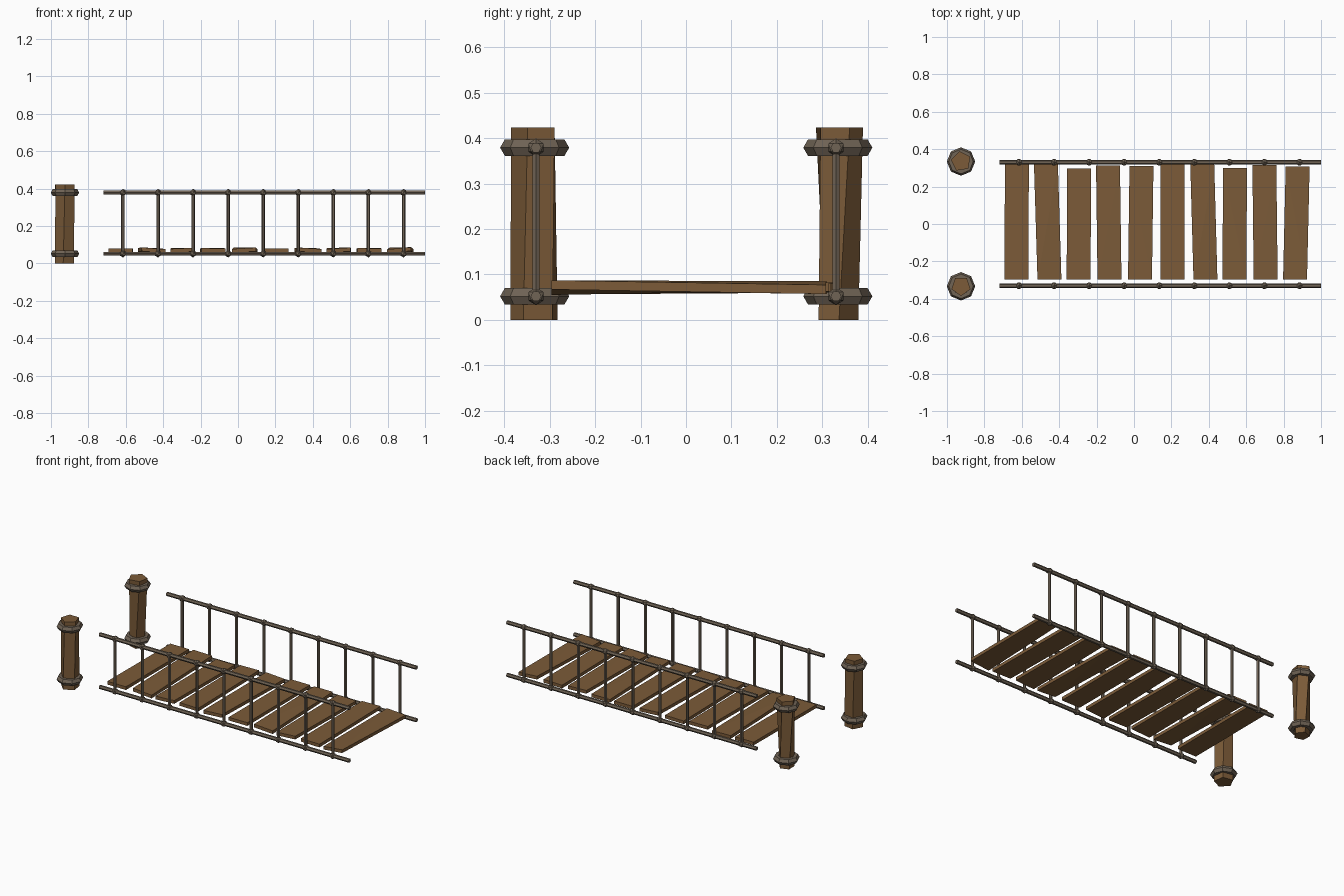
import bpy, bmesh, math
from mathutils import Vector

if "Cube" in bpy.data.objects:
    bpy.data.objects.remove(bpy.data.objects["Cube"])


def material(name, rgb):
    m = bpy.data.materials.new(name)
    m.diffuse_color = (*rgb, 1)
    m.use_nodes = True
    m.node_tree.nodes["Principled BSDF"].inputs["Base Color"].default_value = m.diffuse_color
    return m


WOOD = material("wood", (0.20, 0.105, 0.04))
ROPE = material("rope", (0.16, 0.125, 0.09))


def finish(name, bm, mat):
    bmesh.ops.recalc_face_normals(bm, faces=bm.faces)
    me = bpy.data.meshes.new(name)
    bm.to_mesh(me)
    bm.free()
    me.materials.append(mat)
    ob = bpy.data.objects.new(name, me)
    bpy.context.collection.objects.link(ob)
    return ob


def skin(bm, loops):
    """Join equal-length loops of points into a capped solid."""
    rows = [[bm.verts.new(p) for p in loop] for loop in loops]
    n = len(rows[0])
    for a, b in zip(rows, rows[1:]):
        for i in range(n):
            j = (i + 1) % n
            bm.faces.new((a[i], a[j], b[j], b[i]))
    bm.faces.new(rows[0])
    bm.faces.new(rows[-1])


def rod(name, a, b, r, sides=6):
    a, b = Vector(a), Vector(b)
    q = (b - a).to_track_quat('Z', 'Y')
    ring = [q @ Vector((r * math.cos(t), r * math.sin(t), 0))
            for t in (math.tau * i / sides for i in range(sides))]
    bm = bmesh.new()
    skin(bm, [[a + v for v in ring], [b + v for v in ring]])
    return finish(name, bm, ROPE)


def knot(name, loc, r=0.02):
    bm = bmesh.new()
    bmesh.ops.create_icosphere(bm, subdivisions=1, radius=r)
    bmesh.ops.translate(bm, vec=loc, verts=bm.verts)
    return finish(name, bm, ROPE)


def post(name, x, y, bottom, top):
    """Five-sided post; bottom and top are (radius, start angle)."""
    bm = bmesh.new()
    loops = []
    for z, (r, deg) in ((0, bottom), (0.423, top)):
        angs = [math.radians(deg + 72 * i) for i in range(5)]
        loops.append([(x + r * math.cos(t), y + r * math.sin(t), z) for t in angs])
    skin(bm, loops)
    return finish(name, bm, WOOD)


LOW, HIGH, SIDE, POST_X = 0.052, 0.379, 0.33, -0.925

# Posts
post("front_post", POST_X, -0.332, (0.055, -100), (0.053, -90))
post("back_post", POST_X, 0.335, (0.046, -70), (0.055, -45))

# Rope bands round the posts
for side, y in (("front", -0.333), ("back", 0.334)):
    for level, z in (("lower", LOW), ("upper", HIGH)):
        bpy.ops.mesh.primitive_torus_add(
            location=(POST_X, y, z), major_segments=8, minor_segments=6,
            major_radius=0.055, minor_radius=0.021)
        band = bpy.context.object
        band.name = f"{side}_{level}_band"
        band.data.materials.append(ROPE)
        band.data.polygons.foreach_set("use_smooth", [False] * len(band.data.polygons))

# Long ropes, hanger ropes and knots
for side, s in (("front", -1), ("back", 1)):
    y = s * SIDE
    for level, z in (("lower", LOW), ("upper", HIGH)):
        rod(f"{side}_{level}_rope", (-0.72, y, z), (1.0, y, z), 0.012)
    for i in range(9):
        x = -0.615 + i * 0.1875
        rod(f"{side}_hanger_{i + 1}", (x, y, LOW), (x, y, HIGH), 0.0095)
        knot(f"{side}_lower_knot_{i + 1}", (x, y, LOW))
        knot(f"{side}_upper_knot_{i + 1}", (x, y, HIGH))

# Deck planks: centre x at front, centre x at back, back y, side tilt, twist
planks = [
    (-0.629, -0.626, 0.320, 0.000, 0.000),
    (-0.452, -0.471, 0.325, -0.003, 0.002),
    (-0.296, -0.294, 0.298, 0.001, -0.002),
    (-0.131, -0.139, 0.313, 0.000, 0.001),
    (0.032, 0.040, 0.310, 0.000, -0.004),
    (0.207, 0.207, 0.320, 0.000, 0.000),
    (0.382, 0.365, 0.318, -0.002, 0.002),
    (0.537, 0.540, 0.300, 0.001, -0.003),
    (0.704, 0.697, 0.315, 0.000, 0.001),
    (0.861, 0.875, 0.308, 0.001, -0.005),
]
for i, (xf, xb, yb, tilt, twist) in enumerate(planks):
    bm = bmesh.new()
    loops = []
    for x, y, lean in ((xf, -0.296, tilt - twist), (xb, yb, tilt + twist)):
        w, t, z = 0.064, 0.010, 0.071
        loops.append([(x - w, y, z - t - lean), (x + w, y, z - t + lean),
                      (x + w, y, z + t + lean), (x - w, y, z + t - lean)])
    skin(bm, loops)
    bmesh.ops.triangulate(bm, faces=bm.faces)
    finish(f"plank_{i + 1}", bm, WOOD)
